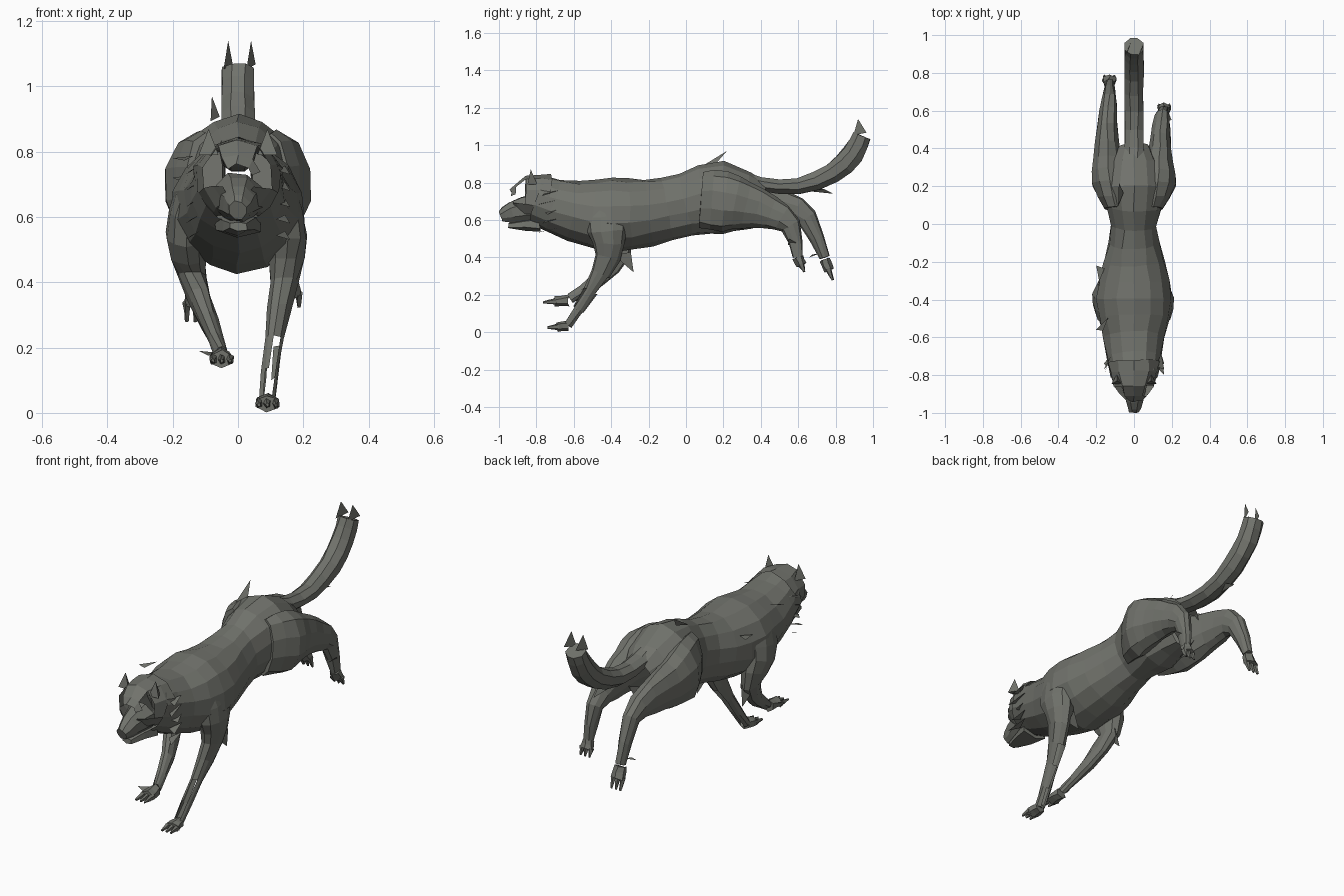
import bpy, bmesh, math, random
from mathutils import Vector

random.seed(4)
if "Cube" in bpy.data.objects:
    bpy.data.objects.remove(bpy.data.objects["Cube"])

fur = bpy.data.materials.new("grey_fur")
fur.use_nodes = True
fur.diffuse_color = (.165, .17, .15, 1)
shader = fur.node_tree.nodes["Principled BSDF"]
shader.inputs["Base Color"].default_value = fur.diffuse_color
shader.inputs["Roughness"].default_value = .9


def finish(name, bm):
    mesh = bpy.data.meshes.new(name)
    bm.to_mesh(mesh)
    bm.free()
    mesh.materials.append(fur)
    obj = bpy.data.objects.new(name, mesh)
    bpy.context.collection.objects.link(obj)


def halfway(before, start, end, after):
    """Smooth midpoint between start and end, following their neighbours."""
    return start.lerp(end, .5) + (start + end - before - after) / 16


def tube(name, path, widths, depths, sides=8, rough=.004, gap=None):
    """Loft flat-sided rings along a path; each ring has a half width and half depth."""
    keys = [Vector((*p, w, d)) for p, w, d in zip(path, widths, depths)]
    rings = []
    for i, (start, end) in enumerate(zip(keys, keys[1:])):
        before = keys[max(i - 1, 0)]
        after = keys[min(i + 2, len(keys) - 1)]
        rings += [start, halfway(before, start, end, after)]
    rings.append(keys[-1])

    bm = bmesh.new()
    loops = []
    for i, ring in enumerate(rings):
        along = rings[min(i + 1, len(rings) - 1)] - rings[max(i - 1, 0)]
        up = Vector((0, along[1], along[2])).normalized().cross(Vector((1, 0, 0)))
        loop = []
        for k in range(sides):
            angle = math.tau * (k + .5) / sides
            point = Vector(ring[:3]) + up * math.sin(angle) * ring[4]
            point.x += math.cos(angle) * ring[3]
            jitter = Vector([random.uniform(-rough, rough) for axis in "xyz"])
            loop.append(bm.verts.new(point + jitter))
        loops.append(loop)
    for near, far in zip(loops, loops[1:]):
        for k in range(sides):
            bm.faces.new((near[k - 1], near[k], far[k], far[k - 1]))
    bm.faces.new(loops[0])
    bm.faces.new(loops[-1])
    bmesh.ops.recalc_face_normals(bm, faces=bm.faces)
    if gap:
        holes = [f for f in bm.faces if gap(f.calc_center_median(), f.normal)]
        bmesh.ops.delete(bm, geom=holes, context="FACES")
    finish(name, bm)


def tufts(name, spikes, width=.07):
    """Loose pointed fur: one triangle per base and tip."""
    bm = bmesh.new()
    side = Vector((.2, .5, .1)) * width
    for base, tip in spikes:
        base = Vector(base)
        corners = (base - side, base + side, Vector(tip))
        bm.faces.new([bm.verts.new(corner) for corner in corners])
    finish(name, bm)


# Trunk: evenly spaced rings from neck to rump, open at both ends
def open_ends(centre, normal):
    return abs(normal.y) > .93


heights = (.71, .65, .63, .64, .68, .72, .68)
spine = [(0, i * .2 - .8, z) for i, z in enumerate(heights)]
tube("body", spine, (.13, .165, .205, .165, .12, .18, .09),
     (.13, .16, .2, .18, .17, .195, .12), sides=14, rough=.005, gap=open_ends)


# Head, open around the eyes, with muzzle and lower jaw
def face_gap(centre, normal):
    around_eyes = -.92 < centre.y < -.87 and centre.z > .7 and abs(centre.x) > .04
    return around_eyes or abs(normal.y) > .98


tube("head", [(0, -.93, .71), (0, -.86, .72), (0, -.73, .71)],
     (.05, .11, .14), (.05, .115, .135), sides=10, rough=.006, gap=face_gap)
tube("muzzle", [(0, -.99, .62), (0, -.93, .64), (0, -.82, .66)],
     (.03, .05, .08), (.03, .06, .08))
tube("lower_jaw", [(0, -.95, .57), (0, -.78, .58)], (.03, .08), (.015, .045), sides=6)

# Ears and cheek ruffs, mirrored
for side_name, mirror in (("left", 1), ("right", -1)):
    bm = bmesh.new()
    bmesh.ops.create_cone(bm, segments=3, radius1=.035, radius2=0, depth=.08, cap_ends=True)
    bmesh.ops.translate(bm, verts=bm.verts, vec=(mirror * .09, -.83, .83))
    finish(side_name + "_ear", bm)
    ruff = []
    for k in range(5):
        z = .55 + k * .05
        ruff.append(((mirror * .13, -.72, z), (mirror * .16, -.8 + k % 3 * .03, z - .02)))
    tufts(side_name + "_cheek_fur", ruff)

# Tail sweeping back and up to a forked tip
tail_path = [(0, .27, .83), (0, .4, .79), (0, .6, .78),
             (0, .78, .85), (0, .89, .95), (0, .94, 1.05)]
tube("tail", tail_path, [.054] * len(tail_path), (.05, .04, .047, .058, .062, .05),
     rough=.003)
tufts("tail_tip", [((x, .93, 1.06), (x, .92, 1.14)) for x in (-.03, .04)])
tufts("tail_underfur", [((0, y, .76), (0, y + .09, .74)) for y in (.5, .7)])
tufts("back_fur", [((-.07, .13, .9), (-.08, .22, .97)),
                   ((-.15, -.53, .78), (-.2, -.56, .78)),
                   ((-.17, -.27, .72), (-.2, -.22, .72))])


# Legs: rounded in at the body, then tapering by a power rule
def leg(name, path, thick, thin, power, gap=None):
    last = len(path) - 1
    depths = [thin + (thick - thin) * (1 - i / last) ** power for i in range(last + 1)]
    widths = [depth * .52 + .01 for depth in depths]
    depths[0] *= .75
    widths[0] *= .5
    tube(name, path, widths, depths, sides=10, gap=gap)


# Paws: a small pad with three pointed toes
def paw(name, start, reach):
    start, reach = Vector(start), Vector(reach)
    tube(name + "_pad", [start, start + reach * .6], (.03, .04), (.03, .026), sides=6)
    for k, toe in enumerate(("right", "middle", "left")):
        base = start + reach * .5 + Vector(((k - 1) * .026, 0, 0))
        tube(f"{name}_{toe}_toe", [base, base + reach * .6], (.013, .005), (.018, .006),
             sides=5, rough=.002)


# The left front shin is open front and back
def shin_gap(centre, normal):
    return .06 < centre.z < .26 and abs(normal.x) < .5


leg("front_left_leg", [(.14, -.43, .68), (.15, -.42, .54), (.14, -.42, .4),
                       (.11, -.51, .22), (.09, -.63, .04)], .15, .025, 1.6, shin_gap)
leg("front_right_leg", [(-.15, -.43, .68), (-.16, -.4, .54), (-.14, -.36, .42),
                        (-.09, -.47, .28), (-.05, -.62, .18)], .15, .025, 1.6)
leg("hind_left_leg", [(.1, .08, .71), (.13, .21, .7), (.135, .32, .68), (.14, .45, .64),
                      (.15, .56, .57), (.16, .6, .4)], .2, .027, 1.1)
leg("hind_right_leg", [(-.1, .08, .71), (-.13, .21, .7), (-.14, .35, .68), (-.14, .52, .67),
                       (-.13, .65, .61), (-.13, .74, .4)], .2, .027, 1.1)

paw("front_left_paw", (.09, -.63, .035), (0, -.1, -.01))
paw("front_right_paw", (-.05, -.63, .17), (0, -.12, -.01))
paw("hind_left_paw", (.16, .6, .4), (0, .03, -.07))
paw("hind_right_paw", (-.13, .74, .39), (0, .04, -.1))

# Stray fur at the elbows and ankles
tufts("elbow_fur", [((x, -.34, .42), (x, -.28, .32)) for x in (-.14, .13)], width=.09)
tufts("ankle_fur", [((-.08, -.66, .18), (-.12, -.68, .19)),
                    ((.17, .57, .47), (.2, .55, .5)),
                    ((-.14, .7, .42), (-.17, .66, .4))], width=.05)
